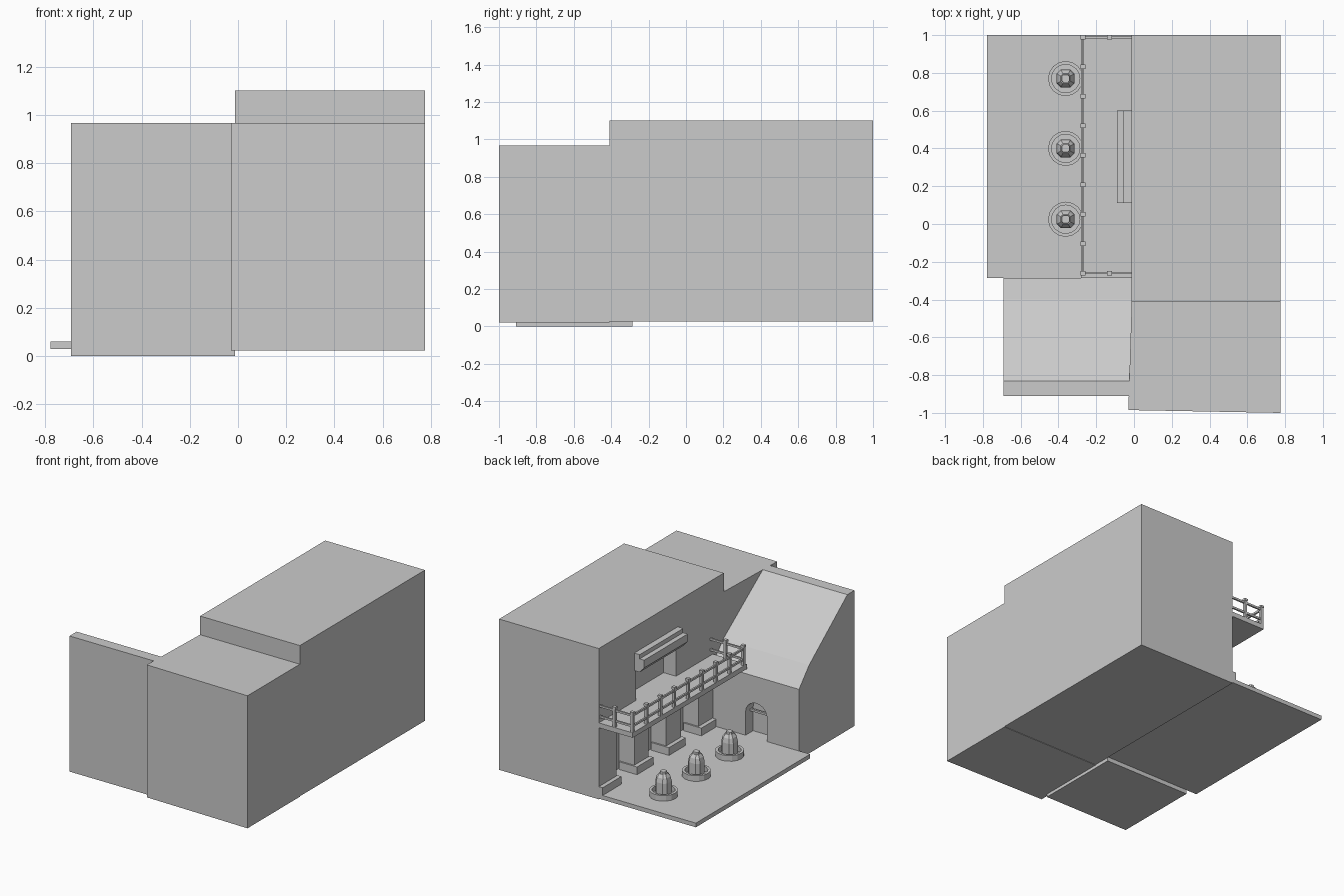
import bpy, bmesh, math

if "Cube" in bpy.data.objects:
    bpy.data.objects.remove(bpy.data.objects["Cube"])


def make(name, bm):
    bmesh.ops.recalc_face_normals(bm, faces=bm.faces)
    me = bpy.data.meshes.new(name)
    bm.to_mesh(me)
    bm.free()
    ob = bpy.data.objects.new(name, me)
    bpy.context.collection.objects.link(ob)
    return ob


def loft(name, rings):
    bm = bmesh.new()
    loops = [[bm.verts.new(p) for p in r] for r in rings]
    n = len(loops[0])
    for a, b in zip(loops, loops[1:]):
        for i in range(n):
            bm.faces.new((a[i], a[(i + 1) % n], b[(i + 1) % n], b[i]))
    bm.faces.new(loops[0])
    bm.faces.new(loops[-1])
    return make(name, bm)


def prism(name, pts, axis, lo, hi):
    place = {'x': lambda p, t: (t, p[0], p[1]),
             'y': lambda p, t: (p[0], t, p[1]),
             'z': lambda p, t: (p[0], p[1], t)}[axis]
    return loft(name, [[place(p, t) for p in pts] for t in (lo, hi)])


def box(name, x0, x1, y0, y1, z0, z1):
    return prism(name, [(x0, y0), (x1, y0), (x1, y1), (x0, y1)], 'z', z0, z1)


def arch(a, b, z0, top, n=10):
    r, c = (b - a) / 2, (a + b) / 2
    return [(a, z0), (b, z0)] + [
        (c + r * math.cos(math.pi * i / n), top - r + r * math.sin(math.pi * i / n))
        for i in range(n + 1)]


def cut(ob, cutter):
    cutter.hide_render = True
    m = ob.modifiers.new("cut", 'BOOLEAN')
    m.operation, m.solver, m.object = 'DIFFERENCE', 'EXACT', cutter
    bpy.context.view_layer.objects.active = ob
    bpy.ops.object.modifier_apply(modifier=m.name)
    bpy.data.objects.remove(cutter)


# Main building with arcade recesses and balcony doorway
wall = -0.012
main = box("main_building", wall, 0.775, -0.41, 1, 0.025, 1.10)
for c in (0.70, 0.34, -0.025):
    cut(main, prism("arch_cutter", arch(c - 0.1, c + 0.1, 0.06, 0.49), 'x', -0.1, 0.11))
cut(main, box("door_cutter", -0.1, 0.085, 0.13, 0.58, 0.57, 0.80))

# Lower front wing
prism("front_wing", [(-0.03, -0.985), (0.775, -1), (0.775, -0.41), (wall, -0.41)],
      'z', 0.022, 0.967)

# Side house with a sloped roof and arched door
house = prism("side_house", [(-0.91, 0), (-0.285, 0), (-0.285, 0.50), (-0.40, 0.63),
                             (-0.83, 0.967), (-0.91, 0.967)], 'x', -0.692, wall)
cut(house, prism("arch_cutter", arch(-0.44, -0.27, 0.06, 0.31), 'y', -0.37, -0.2))
box("door_transom", -0.44, -0.27, -0.35, -0.335, 0.215, 0.23)

# Courtyard slab
box("courtyard", -0.778, wall, -0.287, 1, 0.03, 0.06)

# Plinths under the arcade piers
for y0, y1 in ((0.80, 1.0), (0.44, 0.60), (0.075, 0.24), (-0.28, -0.125)):
    box("pier_plinth", -0.042, 0.10, max(y0 - 0.012, -0.28), min(y1 + 0.012, 1.0), 0.06, 0.115)

# Balcony floor
box("balcony_floor", -0.28, wall, -0.285, 1, 0.535, 0.57)

# Balcony railing
px, ya, yb = -0.27, -0.26, 0.988
posts = [(px, ya + (yb - ya) * i / 8) for i in range(9)]
posts += [(-0.13, ya), (-0.13, yb)]
for x, y in posts:
    box("railing_post", x - 0.01, x + 0.01, y - 0.01, y + 0.01, 0.57, 0.70)
    box("post_cap", x - 0.013, x + 0.013, y - 0.012, y + 0.012, 0.70, 0.715)
for z in (0.605, 0.68):
    box("long_rail", px - 0.006, px + 0.006, ya, yb, z, z + 0.014)
    for y in (ya, yb):
        box("end_rail", px, wall, y - 0.006, y + 0.006, z, z + 0.014)

# Stepped canopy over the balcony doorway
prism("door_canopy", [(wall, 0.79), (-0.055, 0.79), (-0.09, 0.83), (-0.09, 0.885),
                      (-0.055, 0.885), (-0.055, 0.915), (wall, 0.915)], 'x', 0, 1)
ob = bpy.data.objects["door_canopy"]
for v in ob.data.vertices:  # turn the profile to run along y
    t, x, z = v.co
    v.co = (x, 0.11 + 0.49 * t, z)
ob.data.flip_normals()


# Three bollards, each within a low kerb ring
def octo(x, y, w, z):
    k = w * 0.55
    return [(x + a, y + b, z) for a, b in ((w, -k), (w, k), (k, w), (-k, w),
                                          (-w, k), (-w, -k), (-k, -w), (k, -w))]


def circle(x, y, r, z, n=16):
    return [(x + r * math.cos(math.tau * i / n), y + r * math.sin(math.tau * i / n), z)
            for i in range(n)]


for y in (0.77, 0.40, 0.025):
    x = -0.362
    loft("kerb_ring", [circle(x, y, r, z) for r, z in
                       ((0.093, 0.055), (0.093, 0.10), (0.075, 0.10), (0.075, 0.066))])
    loft("bollard", [octo(x, y, w, z) for w, z in
                     ((0.047, 0.06), (0.047, 0.165), (0.04, 0.198), (0.026, 0.22),
                      (0.022, 0.22), (0.02, 0.234))])
